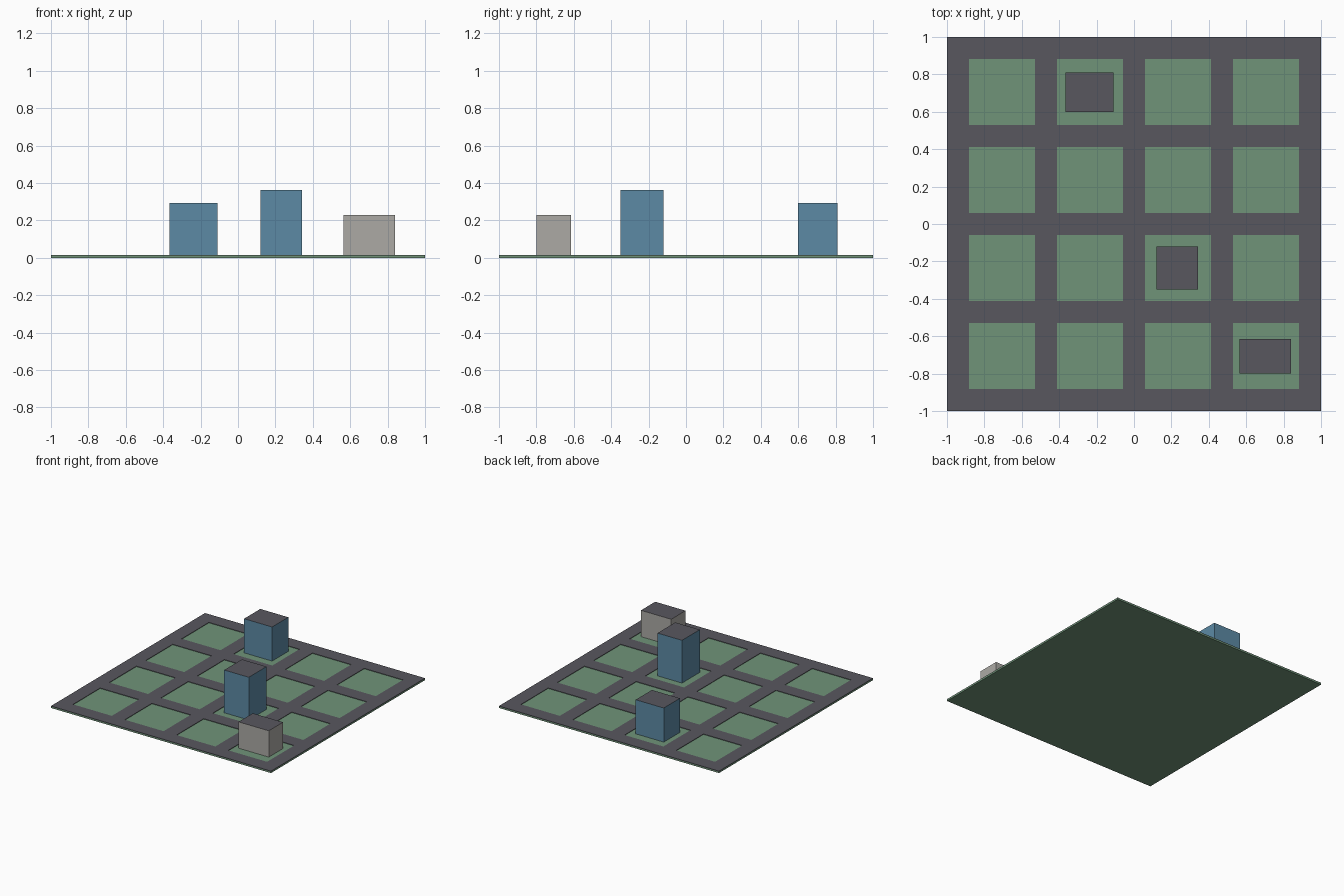
import bpy, bmesh

if "Cube" in bpy.data.objects:
    bpy.data.objects.remove(bpy.data.objects["Cube"])


def material(name, rgb):
    m = bpy.data.materials.new(name)
    m.diffuse_color = (*rgb, 1)
    m.use_nodes = True
    m.node_tree.nodes["Principled BSDF"].inputs["Base Color"].default_value = m.diffuse_color
    return m


GRASS = material("grass_green", (0.16, 0.295, 0.19))
ASPHALT = material("asphalt_grey", (0.098, 0.095, 0.114))
BLUE = material("blue_wall", (0.107, 0.254, 0.376))
STONE = material("stone_wall", (0.413, 0.402, 0.376))


def finish(bm, name, *mats):
    bmesh.ops.recalc_face_normals(bm, faces=bm.faces)
    mesh = bpy.data.meshes.new(name)
    bm.to_mesh(mesh)
    bm.free()
    for m in mats:
        mesh.materials.append(m)
    ob = bpy.data.objects.new(name, mesh)
    bpy.context.collection.objects.link(ob)
    return ob


def box(name, x0, x1, y0, y1, z0, z1, side, top):
    bm = bmesh.new()
    bmesh.ops.create_cube(bm, size=1)
    for v in bm.verts:
        v.co = (x1 if v.co.x > 0 else x0,
                y1 if v.co.y > 0 else y0,
                z1 if v.co.z > 0 else z0)
    bm.normal_update()
    for f in bm.faces:
        f.material_index = 1 if f.normal.z > 0.5 else 0
    return finish(bm, name, side, top)


BASE_TOP, ROAD_TOP = 0.012, 0.016

# Green ground slab
box("ground_slab", -1, 1, -1, 1, 0, BASE_TOP, GRASS, GRASS)

# Road grid: one sheet of cells with the square lots left open, then raised
cuts = [-1]
for i in range(4):
    centre = (i - 1.5) * 0.4706
    cuts += [centre - 0.1765, centre + 0.1765]
cuts.append(1)
bm = bmesh.new()
grid = [[bm.verts.new((x, y, BASE_TOP)) for y in cuts] for x in cuts]
for i in range(9):
    for j in range(9):
        if i % 2 == 0 or j % 2 == 0:
            bm.faces.new((grid[i][j], grid[i + 1][j],
                          grid[i + 1][j + 1], grid[i][j + 1]))
for v in [v for v in bm.verts if not v.link_faces]:
    bm.verts.remove(v)
raised = bmesh.ops.extrude_face_region(bm, geom=bm.faces[:], use_keep_orig=True)
for v in raised["geom"]:
    if isinstance(v, bmesh.types.BMVert):
        v.co.z = ROAD_TOP
finish(bm, "road_grid", ASPHALT)

# Buildings with dark flat roofs
box("back_building", -0.365, -0.11, 0.60, 0.81, BASE_TOP, 0.292, BLUE, ASPHALT)
box("tall_building", 0.12, 0.343, -0.35, -0.12, BASE_TOP, 0.363, BLUE, ASPHALT)
box("low_building", 0.565, 0.84, -0.80, -0.615, BASE_TOP, 0.228, STONE, ASPHALT)
